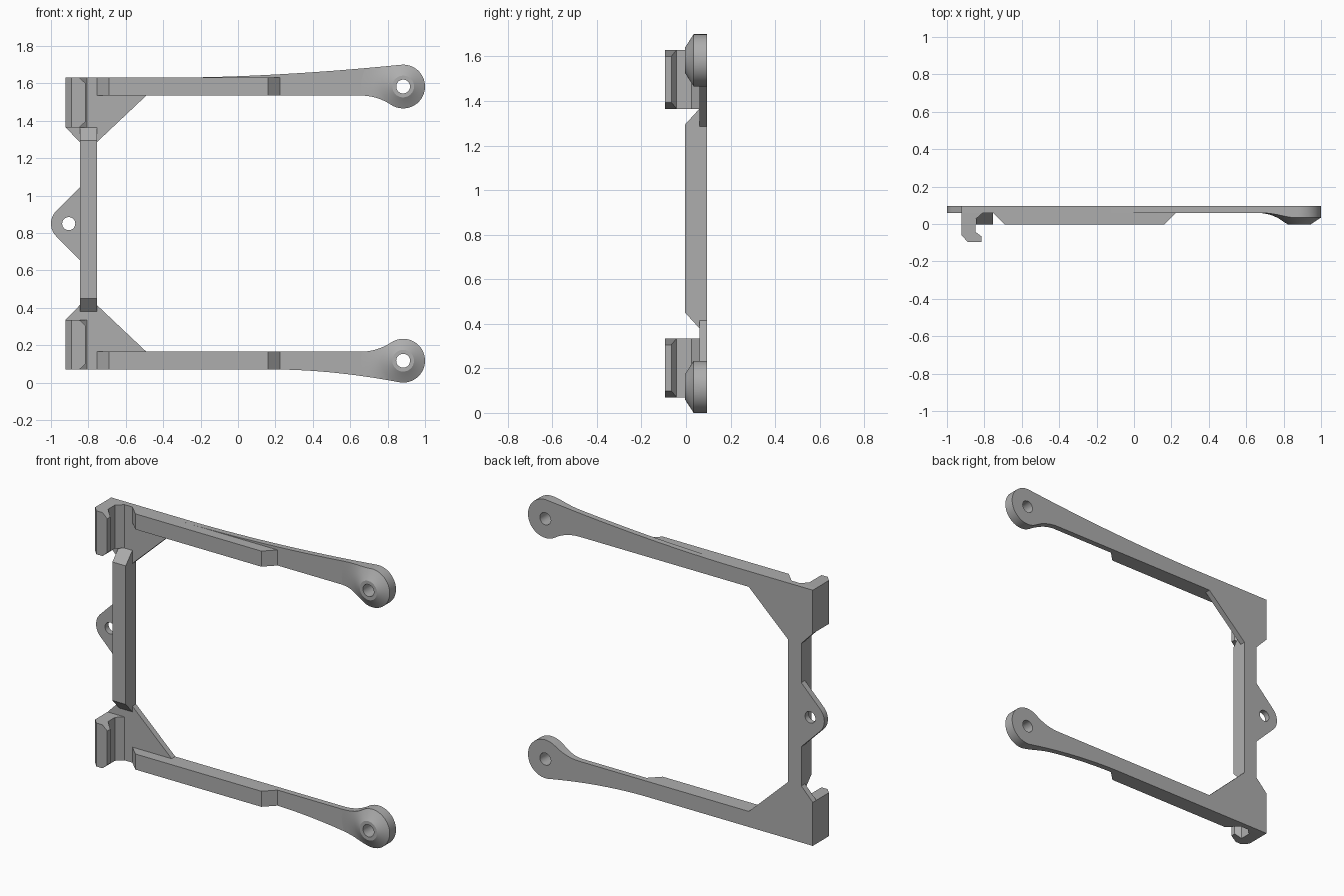
import bpy, bmesh
from math import sin, cos, radians, atan2, pi, degrees
from mathutils import Vector

if "Cube" in bpy.data.objects:
    bpy.data.objects.remove(bpy.data.objects["Cube"], do_unlink=True)

grey = bpy.data.materials.new("plain grey")
grey.use_nodes = True
grey.diffuse_color = (0.42, 0.42, 0.42, 1)
grey.node_tree.nodes["Principled BSDF"].inputs["Base Color"].default_value = grey.diffuse_color

HEIGHT = 1.70                                   # mirror z about half of this
BACK, PLATE, FRONT = 0.095, 0.06, -0.004        # depth levels along y
BAR_IN, BAR_OUT = -0.755, -0.845                # upright bar, x range
ARM_LOW, ARM_HIGH = 0.07, 0.165                 # lower arm, z range
SIDE = -0.922
EYE_X, EYE_Z, EYE_R = 0.883, 0.117, 0.117       # arm end
EAR_X, EAR_Z, EAR_R = -0.905, 0.85, 0.095


def finish(name, bm):
    bmesh.ops.recalc_face_normals(bm, faces=bm.faces)
    mesh = bpy.data.meshes.new(name)
    bm.to_mesh(mesh)
    bm.free()
    mesh.materials.append(grey)
    ob = bpy.data.objects.new(name, mesh)
    bpy.context.collection.objects.link(ob)
    return ob


def prism(name, pts, axis, lo, hi):
    """Extrude a 2D profile (the two other axes in order) along an axis."""
    def place(p, d):
        c = list(p)
        c.insert(axis, d)
        return Vector(c)
    bm = bmesh.new()
    face = bm.faces.new([bm.verts.new(place(p, lo)) for p in pts])
    ext = bmesh.ops.extrude_face_region(bm, geom=[face])
    shift = place((0, 0), hi - lo)
    bmesh.ops.translate(bm, vec=shift, verts=[g for g in ext["geom"] if isinstance(g, bmesh.types.BMVert)])
    return finish(name, bm)


def arc(cx, cz, r, a0, a1, n):
    angles = [radians(a0 + (a1 - a0) * i / n) for i in range(n + 1)]
    return [(cx + r * cos(a), cz + r * sin(a)) for a in angles]


def boolean(ob, cutter, operation):
    mod = ob.modifiers.new("cut", "BOOLEAN")
    mod.object, mod.operation, mod.solver = cutter, operation, "EXACT"
    bpy.context.view_layer.objects.active = ob
    bpy.ops.object.modifier_apply(modifier=mod.name)
    bpy.data.objects.remove(cutter, do_unlink=True)


def drill(ob, x, z, r):
    boolean(ob, prism("hole_cutter", arc(x, z, r, 0, 348.75, 31), 1, -0.3, 0.3), "DIFFERENCE")


def flip(pts):
    return [(x, HEIGHT - z) for x, z in pts]


def arm_outline(start):
    """Swelling outer edge, round end and inner fillet of the lower arm."""
    end_angle = -98
    ex, ez = arc(EYE_X, EYE_Z, EYE_R, end_angle, 0, 1)[0]
    steps = 16
    outer = [(start + (ex - start) * i / steps, ARM_LOW + (ez - ARM_LOW) * (i / steps) ** 1.85)
             for i in range(steps)]
    dx, dz = 0.23, ARM_HIGH - EYE_Z
    fr = (dx * dx + dz * dz - EYE_R ** 2) / (2 * (EYE_R - dz))
    touch = degrees(atan2(dz + fr, -dx))
    fillet = arc(EYE_X - dx, ARM_HIGH + fr, fr, touch - 180, -90, 8)
    return outer + arc(EYE_X, EYE_Z, EYE_R, end_angle, touch, 36) + fillet[1:]


lower_arm = arm_outline(0.2)
upper_arm = flip(arm_outline(-0.4))

# Back plate: two arms, gussets, upright and ear in one outline
gusset = [(-0.49, ARM_HIGH), (BAR_IN, 0.415)]
corner = [(BAR_OUT, 0.415), (SIDE, 0.335), (SIDE, ARM_LOW)]
ear = arc(EAR_X, EAR_Z, EAR_R, 135, 225, 14)
outline = (lower_arm + gusset + flip(gusset)[::-1] + upper_arm[::-1] + flip(corner)[::-1]
           + [(BAR_OUT, 1.045)] + ear + [(BAR_OUT, 0.655)] + corner)
frame = prism("back_frame", outline, 1, PLATE, BACK)
drill(frame, EAR_X, EAR_Z, 0.035)
for z in (EYE_Z, HEIGHT - EYE_Z):
    drill(frame, EYE_X, z, 0.037)
parts = [frame]

# Upright bar with sloped ends
parts.append(prism("upright_bar", [(PLATE, 0.38), (FRONT, 0.45), (FRONT, 1.295), (PLATE, 1.365)],
                   0, BAR_OUT, BAR_IN))

# Hook profile in x and y
hook = [(SIDE, PLATE), (SIDE, -0.06), (-0.89, -0.095), (-0.848, -0.095), (-0.816, -0.095),
        (-0.816, -0.066), (-0.848, -0.042), (-0.848, 0.025), (-0.808, PLATE)]
rib = [(BAR_IN, PLATE), (-0.69, FRONT), (0.16, FRONT), (0.225, PLATE)]
flare = [(0, FRONT), (0.058, FRONT), (0.115, 0.033), (0.135, 0.042), (0.16, 0.051),
         (0.19, 0.057), (0.225, PLATE), (0, PLATE)]

for side, arm in (("lower", lower_arm), ("upper", upper_arm)):
    def level(z):
        return z if side == "lower" else HEIGHT - z

    # Arm rib
    parts.append(prism(side + "_arm_rib", rib, 2, level(ARM_LOW), level(ARM_HIGH)))

    # Hook with a tapered lip
    ob = prism(side + "_hook", hook, 2, level(ARM_LOW), level(0.335))
    middle = level((ARM_LOW + 0.335) / 2)
    for v in ob.data.vertices:
        if v.co.x > -0.83 and v.co.y < 0:
            v.co.z = middle + (v.co.z - middle) * 0.78
    parts.append(ob)

    # Flared boss trimmed to the arm outline
    bm = bmesh.new()
    verts = [bm.verts.new((EYE_X + r, y, level(EYE_Z))) for r, y in flare]
    edges = [bm.edges.new(pair) for pair in zip(verts, verts[1:])]
    bmesh.ops.spin(bm, geom=verts + edges, cent=(EYE_X, 0, level(EYE_Z)), axis=(0, 1, 0),
                   angle=2 * pi, steps=64)
    bmesh.ops.remove_doubles(bm, verts=bm.verts, dist=0.0001)
    boss = finish(side + "_boss", bm)
    boolean(boss, prism("boss_trim", arm, 1, -0.05, 0.08), "INTERSECT")
    drill(boss, EYE_X, level(EYE_Z), 0.037)
    parts.append(boss)

# Smooth rounded sides, sharp edges elsewhere
bpy.ops.object.select_all(action="DESELECT")
for ob in parts:
    ob.select_set(True)
bpy.context.view_layer.objects.active = frame
bpy.ops.object.shade_smooth_by_angle(angle=radians(25))
